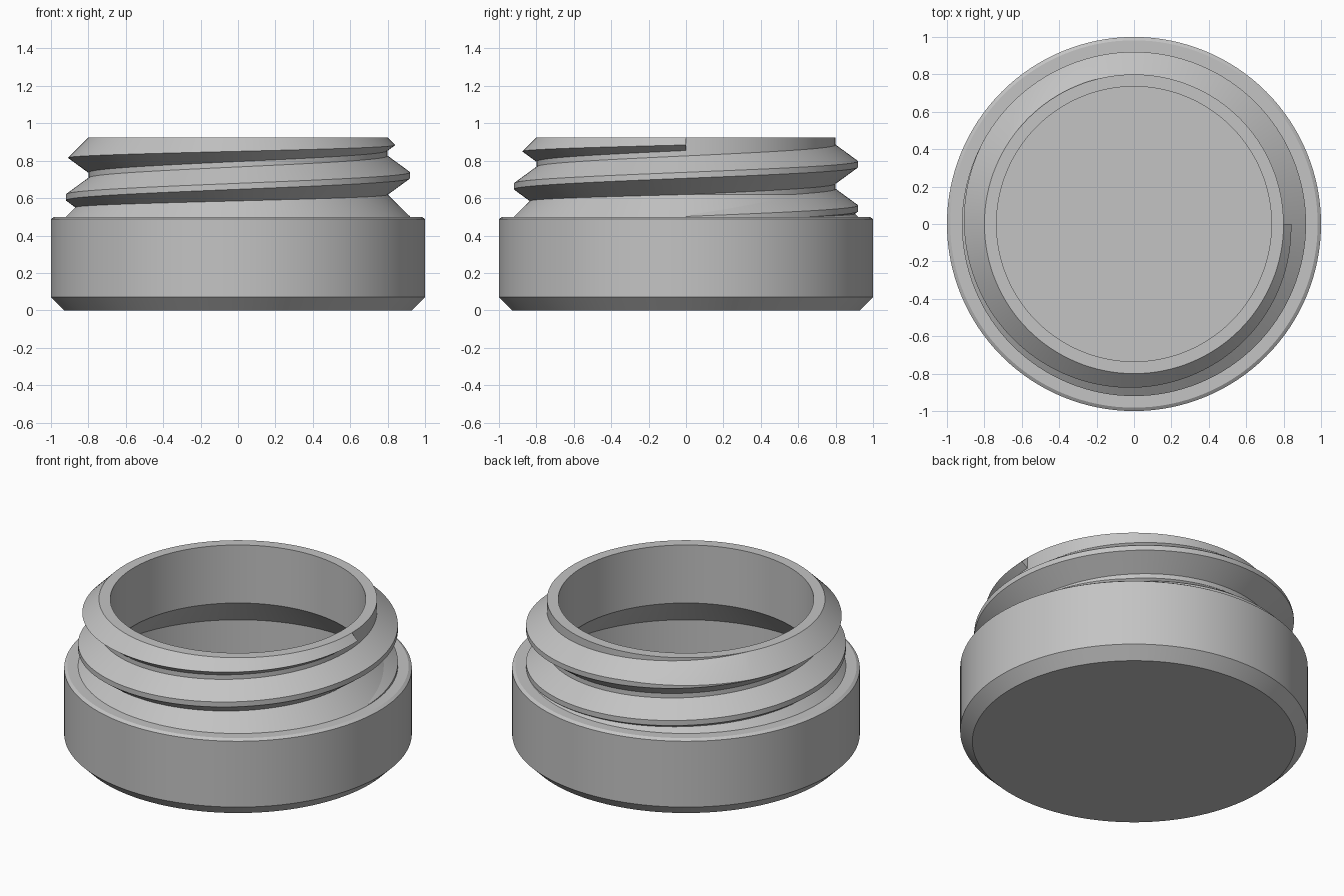
import bpy, bmesh, math

if "Cube" in bpy.data.objects:
    bpy.data.objects.remove(bpy.data.objects["Cube"])

SEG = 128
PITCH, TURNS = 0.236, 2
R_NECK, DEPTH, SLOPE = 0.80, 0.12, 0.73   # neck radius, thread depth, flank rise per unit of depth
Z_TOP, Z_FLARE = 0.925, 0.62              # rim height, top of the shoulder flare

grey = bpy.data.materials.new("grey")
grey.diffuse_color = (0.55, 0.55, 0.55, 1)
grey.use_nodes = True
grey.node_tree.nodes["Principled BSDF"].inputs["Base Color"].default_value = grey.diffuse_color


def finish(bm, name):
    bmesh.ops.remove_doubles(bm, verts=bm.verts, dist=1e-5)
    bmesh.ops.dissolve_degenerate(bm, edges=bm.edges, dist=1e-5)
    mesh = bpy.data.meshes.new(name)
    bm.to_mesh(mesh)
    bm.free()
    mesh.materials.append(grey)
    obj = bpy.data.objects.new(name, mesh)
    bpy.context.collection.objects.link(obj)
    bpy.ops.object.select_all(action='DESELECT')
    obj.select_set(True)
    bpy.context.view_layer.objects.active = obj
    bpy.ops.object.shade_smooth_by_angle(angle=math.radians(25))
    return obj


def ring_point(r, z, i):
    a = 2 * math.pi * i / SEG
    return (r * math.cos(a), r * math.sin(a), z)


def clamp(v, lo, hi):
    return max(lo, min(hi, v))


# Hollow jar: outside from the base up to the rim, then down the inside to the floor
profile = [(0.93, 0), (1, 0.07), (1, 0.488), (0.982, 0.5), (0.92, 0.5), (R_NECK, Z_FLARE),
           (R_NECK, Z_TOP), (0.735, Z_TOP), (0.735, 0.557), (0.935, 0.357),
           (0.935, 0.095), (0.905, 0.065)]
bm = bmesh.new()
rings = [[bm.verts.new(ring_point(r, z, i)) for i in range(SEG)] for r, z in profile]
for low, high in zip(rings, rings[1:]):
    for i in range(SEG):
        j = (i + 1) % SEG
        bm.faces.new((low[i], low[j], high[j], high[i]))
bm.faces.new(rings[0][::-1])
bm.faces.new(rings[-1])
finish(bm, "jar_body")


# Screw thread: section trimmed by the shoulder flare below and a 45 degree cone at the rim
def thread_section(turn):
    mid = 0.486 + PITCH * turn
    low, high = mid - 0.016, mid + 0.016
    low_root = low - SLOPE * DEPTH
    high_root = high + SLOPE * DEPTH
    d_a = clamp((Z_FLARE - low_root) / (1 + SLOPE), 0, DEPTH)
    d_b = clamp((Z_TOP - low_root) / (1 + SLOPE), 0, DEPTH)
    d_d = clamp((Z_TOP - high_root) / (1 - SLOPE), 0, d_b)
    d_e = clamp((Z_FLARE - high_root) / (1 - SLOPE), 0, DEPTH)
    section = [(d_a, low_root + SLOPE * d_a), (d_b, low_root + SLOPE * d_b)]
    for d in (d_b, d_d, d_e):
        section.append((d, min(high_root - SLOPE * d, Z_TOP - d)))
    return [(R_NECK + d, z) for d, z in section]


bm = bmesh.new()
rows = [[bm.verts.new(ring_point(r, z, i)) for r, z in thread_section(i / SEG)]
        for i in range(SEG * TURNS + 1)]
for a, b in zip(rows, rows[1:]):
    for k in range(4):
        bm.faces.new((a[k], b[k], b[k + 1], a[k + 1]))
bm.faces.new(rows[0])
bm.faces.new(rows[-1][::-1])
finish(bm, "screw_thread")
